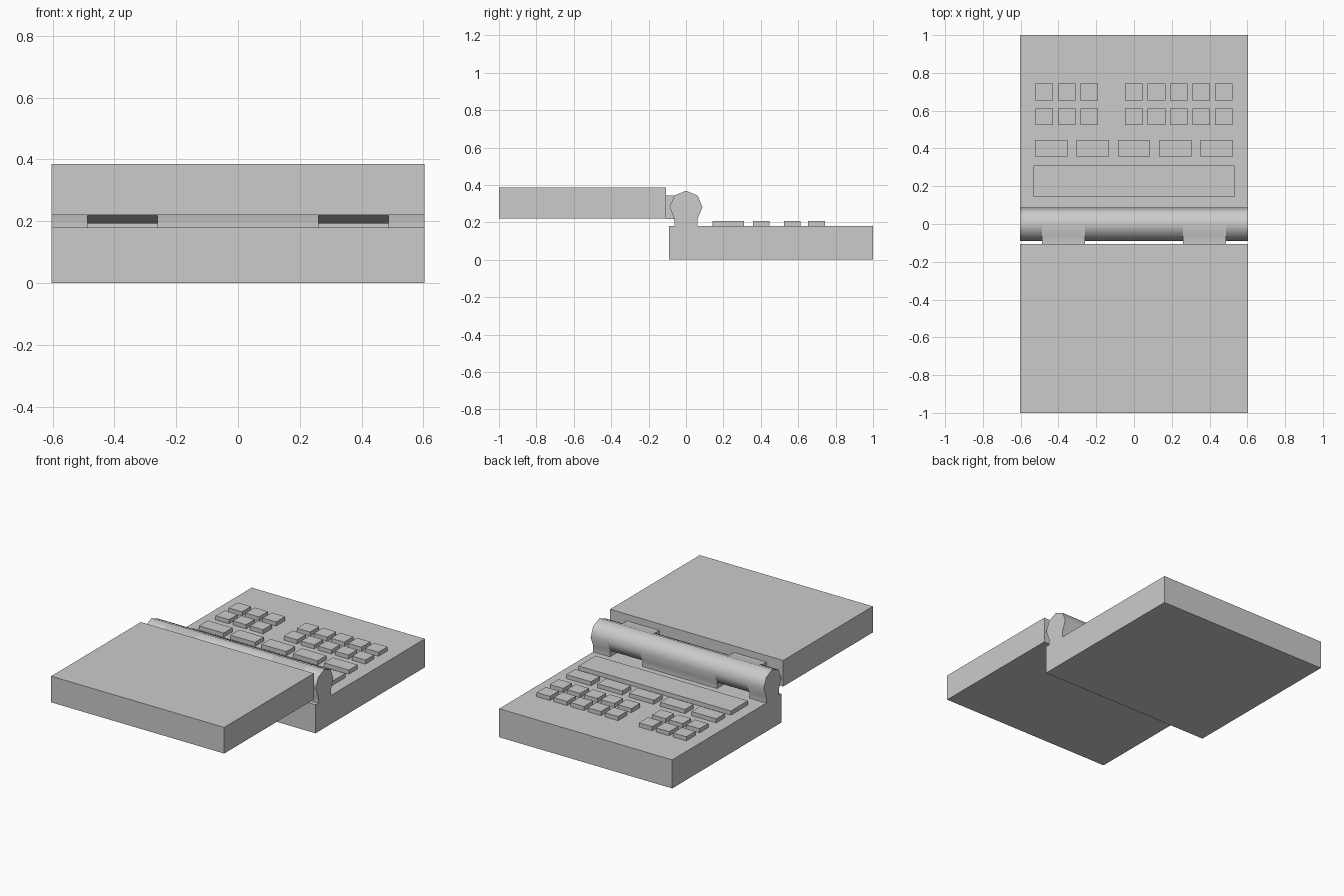
import bpy, bmesh, math

if "Cube" in bpy.data.objects:
    bpy.data.objects.remove(bpy.data.objects["Cube"], do_unlink=True)

grey = bpy.data.materials.new("plain_grey")
grey.use_nodes = True
grey.diffuse_color = (0.6, 0.6, 0.6, 1)
grey.node_tree.nodes["Principled BSDF"].inputs["Base Color"].default_value = (0.6, 0.6, 0.6, 1)

HALF_W = 0.604      # half width of the body
DECK = 0.18         # top of the base
AXIS, R = 0.281, 0.088   # hinge axis height and radius
D = R * math.sqrt(0.5)


def prism(name, profile, x0, x1, smooth=False):
    """Sweep a (y, z) profile along x."""
    bm = bmesh.new()
    a = [bm.verts.new((x0, y, z)) for y, z in profile]
    b = [bm.verts.new((x1, y, z)) for y, z in profile]
    bm.faces.new(a)
    bm.faces.new(b)
    for i in range(len(a)):
        j = (i + 1) % len(a)
        bm.faces.new((a[i], a[j], b[j], b[i]))
    bmesh.ops.recalc_face_normals(bm, faces=bm.faces)
    mesh = bpy.data.meshes.new(name)
    bm.to_mesh(mesh)
    bm.free()
    mesh.materials.append(grey)
    obj = bpy.data.objects.new(name, mesh)
    bpy.context.collection.objects.link(obj)
    if smooth:
        bpy.ops.object.select_all(action='DESELECT')
        obj.select_set(True)
        bpy.context.view_layer.objects.active = obj
        bpy.ops.object.shade_smooth_by_angle(angle=math.radians(60))
    return obj


def box(name, x0, x1, y0, y1, z0, z1):
    return prism(name, [(y0, z0), (y1, z0), (y1, z1), (y0, z1)], x0, x1)


# Base and lid slabs
box("base", -HALF_W, HALF_W, -0.09, 1.0, 0, DECK)
box("lid", -HALF_W, HALF_W, -1.0, -0.106, 0.22, 0.385)

# Hinge sections standing on the base: an octagonal barrel on a neck
upper = [(D, AXIS - D), (R, AXIS), (D, AXIS + D), (0, AXIS + R),
         (-D, AXIS + D), (-R, AXIS), (-D, AXIS - D)]
barrel = [(-D, DECK), (D, DECK)] + upper
for name, x0, x1 in (("hinge_right_end", -HALF_W, -0.487),
                     ("hinge_middle", -0.26, 0.26),
                     ("hinge_left_end", 0.487, HALF_W)):
    prism(name, barrel, x0, x1, smooth=True)

# Hinge knuckles reaching out to the lid
knuckle = [(0, AXIS - R)] + upper[:5] + [(-0.106, AXIS + D), (-0.106, AXIS - D), upper[6]]
for side, x0 in (("right", -0.487), ("left", 0.26)):
    prism("knuckle_" + side, knuckle, x0, x0 + 0.227, smooth=True)


# Keys
def key(name, x, width, y0, y1):
    box(name, x - width / 2, x + width / 2, y0, y1, DECK, 0.206)


for y0, y1 in ((0.653, 0.743), (0.524, 0.611)):
    for col in (-4, -3, -2, 0, 1, 2, 3, 4):
        key("small_key", col * 0.119, 0.093, y0, y1)
for col in range(-2, 3):
    key("wide_key", col * 0.2185, 0.172, 0.358, 0.446)
key("long_bar", 0, 1.064, 0.142, 0.311)
